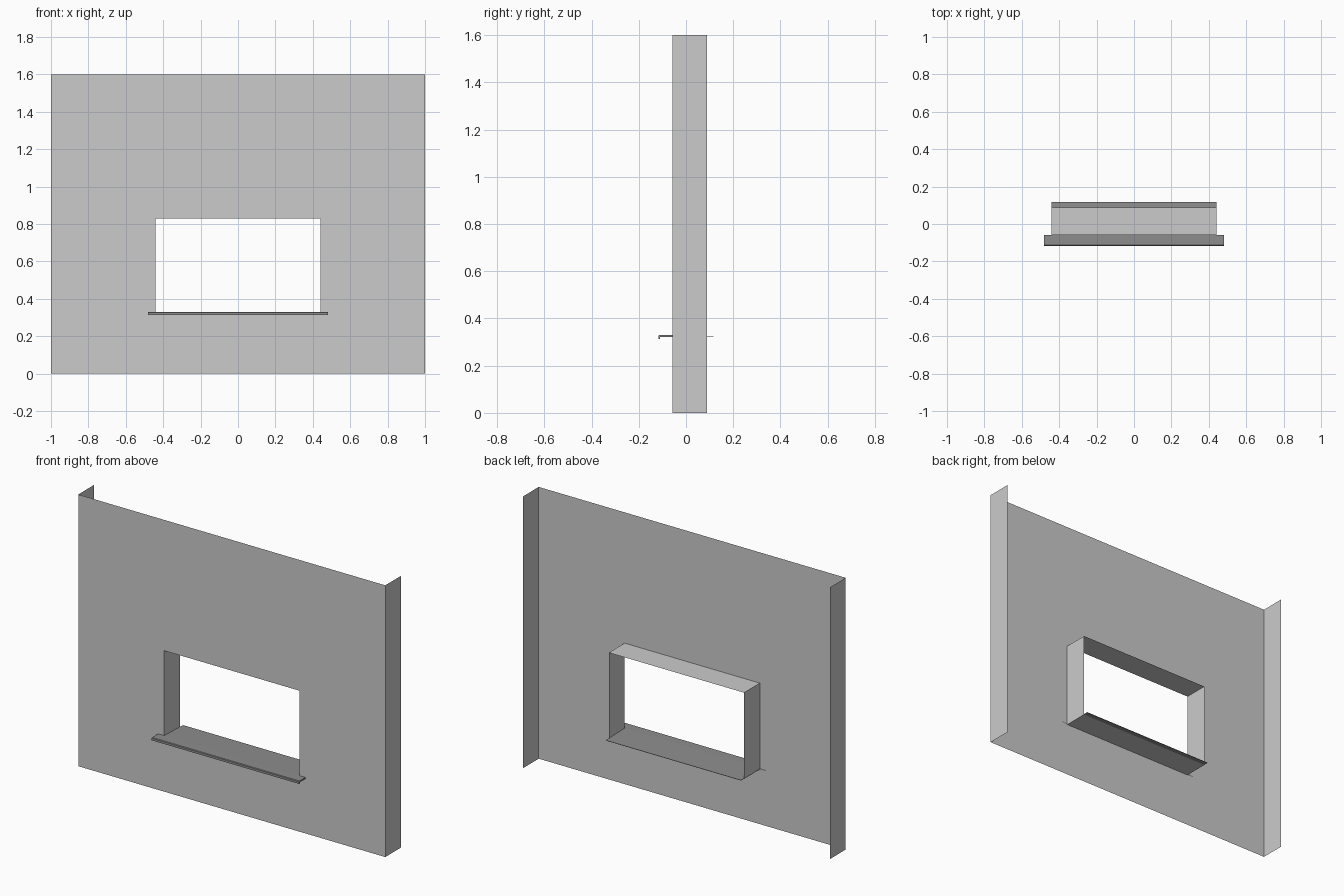
import bpy

if "Cube" in bpy.data.objects:
    bpy.data.objects.remove(bpy.data.objects["Cube"])

FRONT, BACK = -0.058, 0.089      # wall depth
HW, Z0, Z1 = 0.44, 0.325, 0.83   # window opening


def make(name, verts, faces, mat=None):
    me = bpy.data.meshes.new(name)
    me.from_pydata(verts, [], faces)
    me.update()
    ob = bpy.data.objects.new(name, me)
    bpy.context.collection.objects.link(ob)
    if mat:
        me.materials.append(mat)
    return ob


def ring(hw, z0, z1, y):
    return [(-hw, y, z0), (hw, y, z0), (hw, y, z1), (-hw, y, z1)]


def extrude_x(name, profile, hw, mat):
    # closed (y, z) profile swept along x with end caps
    n = len(profile)
    verts = [(x, y, z) for x in (-hw, hw) for y, z in profile]
    faces = [(i, i + n, (i + 1) % n + n, (i + 1) % n) for i in range(n)]
    faces += [tuple(range(n)), tuple(reversed(range(n, 2 * n)))]
    return make(name, verts, faces, mat)


sill_mat = bpy.data.materials.new("sill_grey")
sill_mat.diffuse_color = (0.27, 0.27, 0.27, 1)
sill_mat.use_nodes = True
sill_mat.node_tree.nodes["Principled BSDF"].inputs["Base Color"].default_value = sill_mat.diffuse_color

# wall sheet with a window opening
quads = [(i, (i + 1) % 4, (i + 1) % 4 + 4, i + 4) for i in range(4)]
make("wall_face", ring(1, 0, 1.6, FRONT) + ring(HW, Z0, Z1, FRONT), quads)

# side returns, open at top, bottom and back
for side, s in (("left", -1), ("right", 1)):
    loop = [(s, FRONT, 0), (s, BACK, 0), (s, BACK, 1.6), (s, FRONT, 1.6)]
    make(side + "_wall_return", loop, [(0, 1, 2, 3)[::s]])

# window reveal around the opening
make("window_reveal", ring(HW, Z0 - 0.003, Z1, FRONT) + ring(HW, Z0 - 0.003, Z1, BACK), quads)

# sill: thin plate through the opening, and a wider nosing with a drip lip
extrude_x("sill_plate", [(FRONT, 0.327), (0.117, 0.323),
                         (0.117, 0.325), (FRONT, 0.330)], HW, sill_mat)
extrude_x("sill_nosing", [(-0.117, 0.314), (-0.110, 0.314), (-0.110, 0.321),
                          (FRONT, 0.322), (FRONT, 0.330), (-0.113, 0.330),
                          (-0.117, 0.327)], 0.48, sill_mat)
